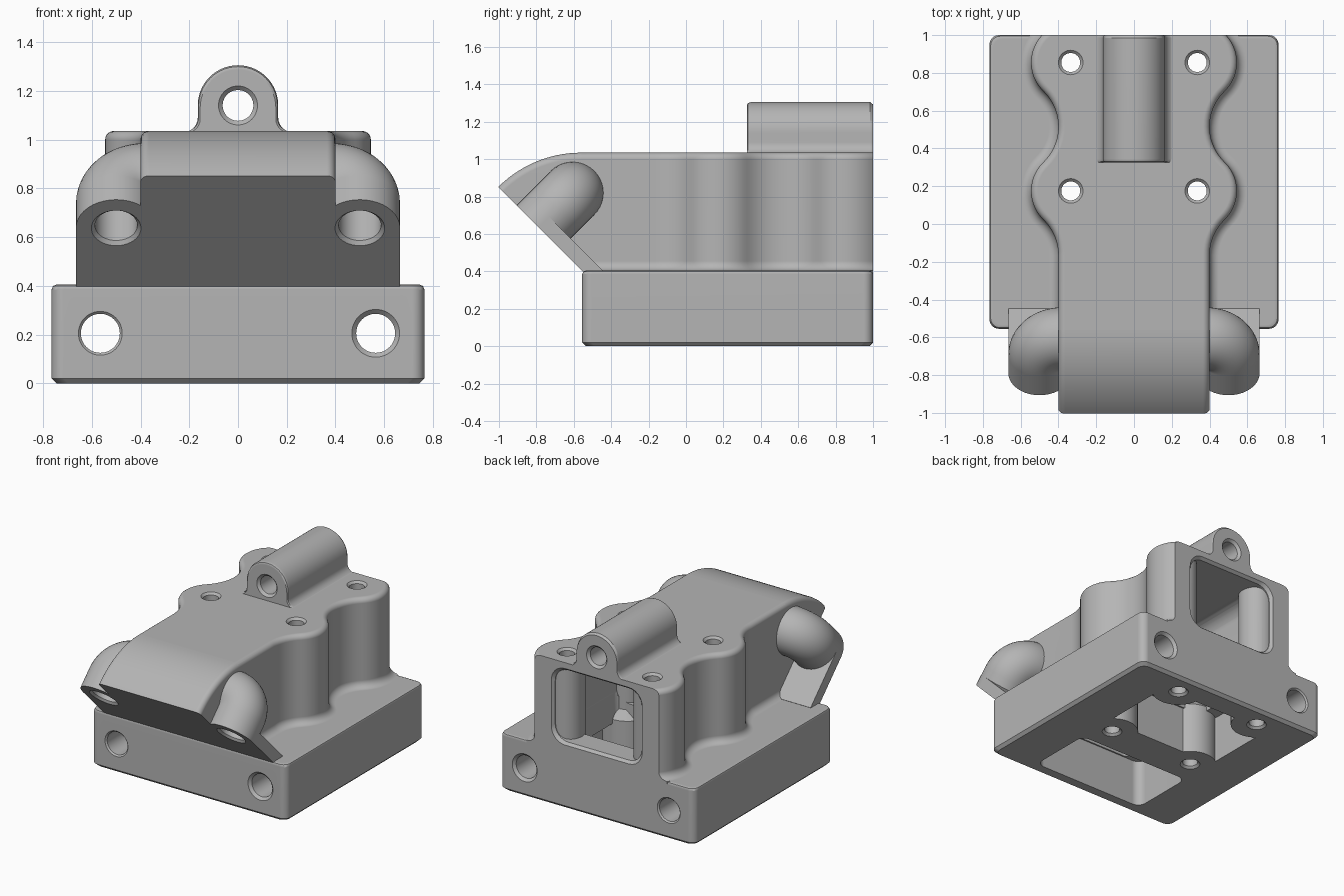
import bpy, bmesh
from math import sin, cos, pi, radians, asin, sqrt
from mathutils import Vector as V

if "Cube" in bpy.data.objects:
    bpy.data.objects.remove(bpy.data.objects["Cube"])

metal = bpy.data.materials.new("plain grey metal")
metal.use_nodes = True
metal.diffuse_color = (0.46, 0.46, 0.46, 1)
metal.node_tree.nodes["Principled BSDF"].inputs["Base Color"].default_value = (0.46, 0.46, 0.46, 1)

X, Y, Z = V((1, 0, 0)), V((0, 1, 0)), V((0, 0, 1))
U = V((0, -1, 1)).normalized()      # up along the slanted mouth
N = V((0, 1, 1)).normalized()       # into the slanted mouth
PIVOT = V((0, -0.56, 0.407))        # bend axis of the duct


# ---------- helpers ----------
def loft(name, rings):
    bm = bmesh.new()
    vs = [[bm.verts.new(p) for p in r] for r in rings]
    n = len(vs[0])
    for a, b in zip(vs, vs[1:]):
        for i in range(n):
            j = (i + 1) % n
            bm.faces.new((a[i], a[j], b[j], b[i]))
    bm.faces.new(vs[0])
    bm.faces.new(vs[-1])
    bmesh.ops.recalc_face_normals(bm, faces=bm.faces)
    me = bpy.data.meshes.new(name)
    bm.to_mesh(me)
    bm.free()
    me.materials.append(metal)
    ob = bpy.data.objects.new(name, me)
    bpy.context.collection.objects.link(ob)
    return ob


def combine(target, other, op):
    m = target.modifiers.new("bool", 'BOOLEAN')
    m.operation, m.solver, m.object = op, 'EXACT', other
    dg = bpy.context.evaluated_depsgraph_get()
    me = bpy.data.meshes.new_from_object(target.evaluated_get(dg))
    target.modifiers.clear()
    target.data = me
    bpy.data.objects.remove(other)


def add(target, other):
    combine(target, other, 'UNION')


def cut(target, other):
    combine(target, other, 'DIFFERENCE')


def arc(cx, cy, r, a0, a1, n=8):
    return [(cx + r * cos(radians(a0 + (a1 - a0) * i / n)),
             cy + r * sin(radians(a0 + (a1 - a0) * i / n))) for i in range(n + 1)]


def rounded(x0, x1, y0, y1, r):
    return (arc(x1 - r, y0 + r, r, -90, 0, 6) + arc(x1 - r, y1 - r, r, 0, 90, 6)
            + arc(x0 + r, y1 - r, r, 90, 180, 6) + arc(x0 + r, y0 + r, r, 180, 270, 6))


def block(name, x, y0, y1, z0, z1, r):
    return loft(name, [[V((px, py, z)) for px, py in rounded(-x, x, y0, y1, r)] for z in (z0, z1)])


def rod(name, start, axis, stations, n=48):
    """Turned shape: stations are (distance, radius)."""
    a = axis.orthogonal().normalized()
    b = axis.cross(a)
    return loft(name, [[start + axis * t + (a * cos(2 * pi * i / n) + b * sin(2 * pi * i / n)) * r
                        for i in range(n)] for t, r in stations])


def drill(target, start, axis, length, r, c):
    """Through hole chamfered at both ends."""
    cut(target, rod("drill", start, axis, [(-0.02, r + c + 0.02), (c, r),
                                           (length - c, r), (length + 0.02, r + c + 0.02)]))


def bent(section, angle, shift=0.0):
    """Section (x, radius) turned about the bend axis, then moved along y."""
    d = Z * cos(radians(angle)) - Y * sin(radians(angle))
    return [PIVOT + X * x + d * r + Y * shift for x, r in section]


# ---------- body with bolt bulges, root fillet and rounded rim ----------
def outline(d, z):
    k = 46.3
    end = asin(0.145 / (0.21 + d)) * 180 / pi
    half = [(0.40 + d, -0.56)]
    half += arc(0.66, -0.165, 0.26 - d, 180, 180 - k)
    half += arc(0.335, 0.175, 0.21 + d, -k, k, 14)[1:]
    half += arc(0.66, 0.515, 0.26 - d, 180 + k, 180 - k, 14)[1:]
    half += arc(0.335, 0.855, 0.21 + d, -k, end, 14)[1:]
    return [V((x, y, z)) for x, y in half] + [V((-x, y, z)) for x, y in reversed(half)]


f, e = 0.05, 0.035
levels = [(0.36, f)]
levels += [(0.405 + f - f * cos(a * pi / 12), f - f * sin(a * pi / 12)) for a in range(7)]
levels += [(1.0 + e * sin(a * pi / 12), e * cos(a * pi / 12) - e) for a in range(7)]
housing = loft("housing", [outline(d, z) for z, d in levels])

# ---------- curved duct ----------
shell = ([(-0.40, 0), (0.40, 0)] + arc(0.365, 0.593, e, 0, 90, 6)
         + arc(-0.365, 0.593, e, 90, 180, 6))
inner = [(x * 0.95, 0.03 + r * 0.9) for x, r in shell]
add(housing, loft("duct", [bent(shell, a) for a in range(51, -1, -3)] + [bent(inner, 0, 0.05)]))

# ---------- mouth flange plate ----------
add(housing, loft("flange", [[PIVOT + X * x + U * u + N * t for x, u in
                              ((-0.665, -0.08), (0.665, -0.08), (0.665, 0.325), (-0.665, 0.325))]
                             for t in (-0.05, 0.08)]))

# ---------- elbow bosses beside the duct ----------
for s in (1, -1):
    circle = [(max(0.12 + 0.165 * cos(2 * pi * i / 40), 0.01), 0.325 + 0.165 * sin(2 * pi * i / 40))
              for i in range(40)]
    rings = [[PIVOT + X * s * (0.38 + r) + U * u - N * 0.06 for r, u in circle]]
    for i in range(15):
        a = i / 14 * pi / 2
        rings.append([PIVOT + X * s * (0.38 + r * cos(a)) + U * u + N * (0.14 + r * sin(a))
                      for r, u in circle])
    add(housing, loft("elbow", rings))

# trim everything to the slanted mouth plane
cut(housing, loft("trim", [[PIVOT + X * x + U * u + N * t for x, u in
                            ((-2, -2), (2, -2), (2, 2), (-2, 2))] for t in (-1, 0)]))

# ---------- base slab ----------
base = [(0, 0.02), (0.02, 0), (0.385, 0), (0.399, 0.006), (0.405, 0.02)]
add(housing, loft("base", [[V((x, y, z)) for x, y in rounded(-0.765 + i, 0.765 - i, -0.555 + i, 1 - i, 0.05)]
                           for z, i in base]))

# ---------- hinge lug on top ----------
lug = ([(0.225, 1.0)] + arc(0.225, 1.09, 0.06, 270, 180, 6) + arc(0, 1.14, 0.165, 0, 180, 28)
       + arc(-0.225, 1.09, 0.06, 0, -90, 6) + [(-0.225, 1.0)])
add(housing, loft("lug", [[V((x * k, y, 1.0 + (z - 1.0) * k)) for x, z in lug]
                          for y, k in ((0.325, 0.94), (0.331, 0.98), (0.345, 1), (0.985, 1), (1.0, 0.96))]))

# ---------- inner passage, floor openings and bolt columns ----------
bore = rounded(-0.34, 0.34, 0.06, 0.57, 0.10)
flare = [(x * 1.06, 0.315 + (r - 0.315) * 1.08) for x, r in bore]
passage = loft("passage", [bent(bore, a) for a in range(51, -1, -3)]
               + [bent(bore, 0, 1.54), bent(flare, 0, 1.565)])
for y0, y1 in ((-0.47, 0.0), (0.27, 0.83)):
    floor = block("floor_opening", 0.44, y0, y1, -0.1, 0.33, 0.06)
    add(floor, block("floor_neck", 0.335, y0 + 0.01, y1 - 0.01, 0.1, 0.6, 0.05))
    add(passage, floor)
bolts = [(x, y) for x in (-0.335, 0.335) for y in (0.175, 0.855)]
for x, y in bolts:
    cut(passage, rod("column", V((x, y, -0.2)), Z, [(0, 0.17), (0.56, 0.17), (0.62, 0.12), (1.4, 0.12)]))
cut(housing, passage)

# ---------- drilled holes ----------
for x, y in bolts:
    drill(housing, V((x, y, 0)), Z, 1.035, 0.05, 0.015)
drill(housing, V((0, 0.325, 1.14)), Y, 0.675, 0.063, 0.017)
for x, c in ((-0.565, 0.01), (0.565, 0.018)):
    drill(housing, V((x, -0.555, 0.205)), Y, 1.555, 0.08, c)
for x in (-0.5, 0.5):
    cut(housing, rod("socket", PIVOT + X * x + U * 0.325, N,
                     [(-0.02, 0.122), (0.015, 0.087), (0.27, 0.087)]))

# ---------- shading ----------
for p in housing.data.polygons:
    p.material_index = 0
bpy.ops.object.select_all(action='DESELECT')
housing.select_set(True)
bpy.context.view_layer.objects.active = housing
bpy.ops.object.shade_smooth_by_angle(angle=radians(30))
wn = housing.modifiers.new("weighted_normals", 'WEIGHTED_NORMAL')
wn.keep_sharp = True
